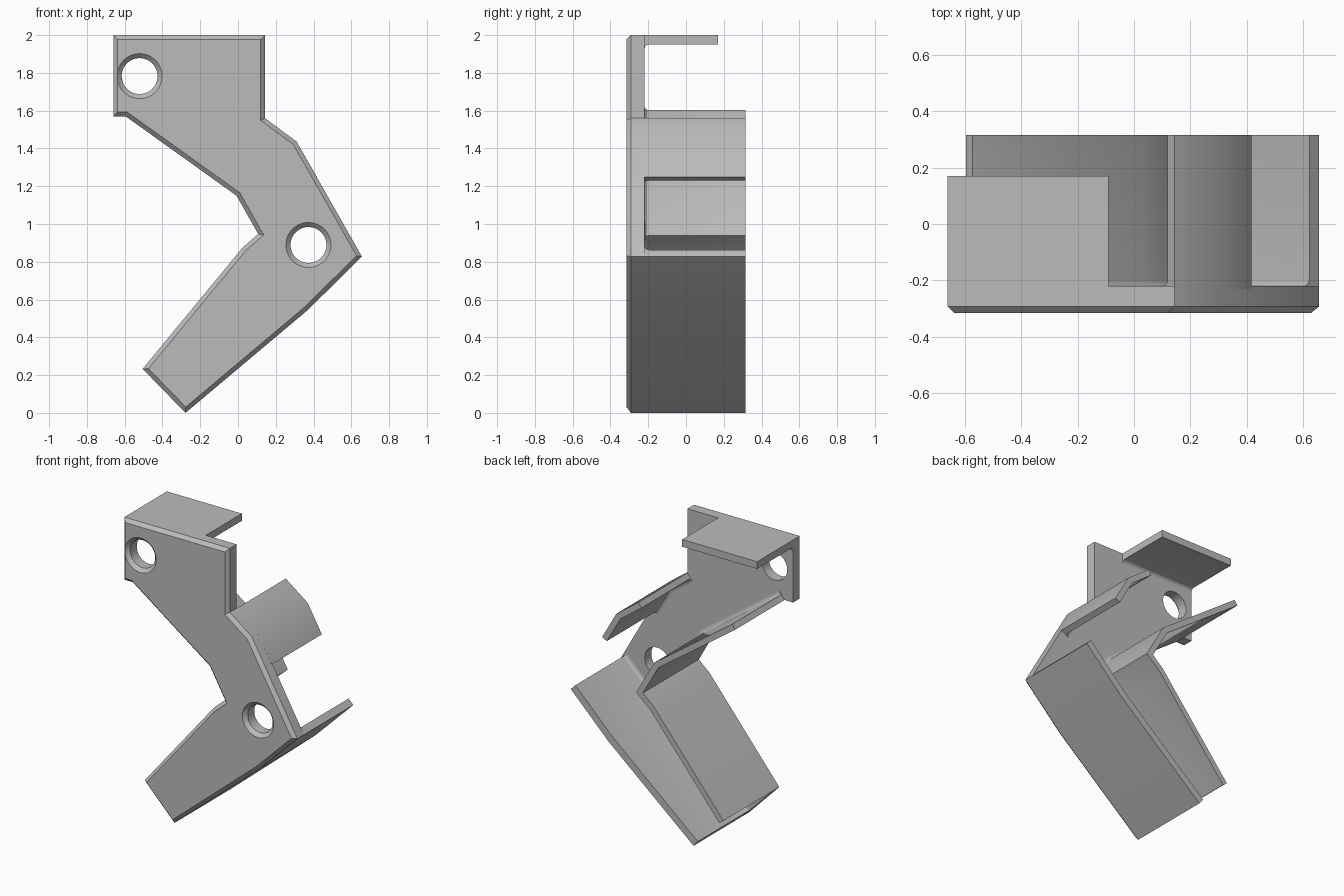
import bpy
import bmesh
from math import pi
from mathutils import Vector, Matrix

cube = bpy.data.objects.get("Cube")
if cube:
    bpy.data.objects.remove(cube, do_unlink=True)

GREY = (0.5, 0.5, 0.5, 1)
grey = bpy.data.materials.new("plain_grey")
grey.use_nodes = True
grey.diffuse_color = GREY
grey.node_tree.nodes["Principled BSDF"].inputs["Base Color"].default_value = GREY

FRONT, PLATE_BACK, BACK = -0.315, -0.22, 0.315
CHAMFER = 0.023


def offset(path, dist, closed=False):
    """Shift an x-z path to its right-hand side with mitred corners."""
    pts = [Vector(p) for p in path]
    n = len(pts)
    result = []
    for i, p in enumerate(pts):
        normals = []
        if closed or i > 0:
            d = (p - pts[i - 1]).normalized()
            normals.append(Vector((d.y, -d.x)))
        if closed or i < n - 1:
            d = (pts[(i + 1) % n] - p).normalized()
            normals.append(Vector((d.y, -d.x)))
        miter = (normals[0] + normals[-1]).normalized()
        result.append(p + miter * dist / miter.dot(normals[0]))
    return result


def add_object(name, bm):
    bmesh.ops.recalc_face_normals(bm, faces=bm.faces)
    mesh = bpy.data.meshes.new(name)
    bm.to_mesh(mesh)
    bm.free()
    obj = bpy.data.objects.new(name, mesh)
    bpy.context.collection.objects.link(obj)
    mesh.materials.append(grey)
    return obj


def select(obj):
    bpy.ops.object.select_all(action="DESELECT")
    obj.select_set(True)
    bpy.context.view_layer.objects.active = obj


def loft(name, rings, cyclic=True):
    """Bridge closed rings of points in order and cap both ends."""
    bm = bmesh.new()
    loops = [[bm.verts.new(p) for p in ring] for ring in rings]
    n = len(loops[0])
    for a, b in zip(loops, loops[1:]):
        for i in range(n):
            j = (i + 1) % n
            bm.faces.new((a[i], a[j], b[j], b[i]))
    bm.faces.new(loops[0])
    bm.faces.new(loops[-1])
    return add_object(name, bm)


def wall(name, path, thick, back=BACK, fillet=0.025):
    """Sweep a flange with a filleted foot along part of the outline."""
    section = [(0, PLATE_BACK - 0.01), (thick + fillet, PLATE_BACK - 0.01),
               (thick + fillet, PLATE_BACK),
               (thick + fillet * 0.5, PLATE_BACK + fillet * 0.13),
               (thick + fillet * 0.13, PLATE_BACK + fillet * 0.5),
               (thick, PLATE_BACK + fillet), (thick, back), (0, back)]
    lines = [(offset(path, d), y) for d, y in section]
    rings = [[(pts[i].x, y, pts[i].y) for pts, y in lines]
             for i in range(len(path))]
    obj = loft(name, rings)
    select(obj)
    bpy.ops.object.shade_smooth_by_angle(angle=pi / 6)


# Bent plate with a chamfered front rim
top_left, top_right = (-0.66, 2.0), (0.143, 2.0)
upper = [(0.143, 1.56), (0.31, 1.437)]
lower = [(0.656, 0.828), (0.37, 0.545), (-0.278, 0.0)]
inner = [(-0.505, 0.233), (0.025, 0.876), (0.107, 0.947),
         (-0.008, 1.15), (-0.595, 1.57)]
outline = [top_left, top_right] + upper + lower + inner + [(-0.66, 1.57)]
rim = offset(outline, CHAMFER, closed=True)
plate = loft("plate", [
    [(x, PLATE_BACK, z) for x, z in outline],
    [(x, FRONT + CHAMFER, z) for x, z in outline],
    [(p.x, FRONT, p.y) for p in rim]])

# Countersunk screw holes
HOLE, SINK = 0.095, 0.119
for x, z in ((-0.521, 1.783), (0.373, 0.889)):
    bm = bmesh.new()
    turn = Matrix.Rotation(pi / 2, 4, "X")
    for r1, r2, y0, y1 in ((HOLE, HOLE, -0.5, 0.0),
                           (HOLE, SINK + 0.02, FRONT + 0.024, FRONT - 0.02)):
        place = Matrix.Translation((x, (y0 + y1) / 2, z)) @ turn
        bmesh.ops.create_cone(bm, cap_ends=True, segments=48, radius1=r1,
                              radius2=r2, depth=abs(y1 - y0), matrix=place)
        cutter = add_object("hole_cutter", bm)
        cutter.hide_render = True
        select(plate)
        mod = plate.modifiers.new("hole", "BOOLEAN")
        mod.operation = "DIFFERENCE"
        mod.solver = "EXACT"
        mod.object = cutter
        bpy.ops.object.modifier_apply(modifier=mod.name)
        bpy.data.objects.remove(cutter, do_unlink=True)
        bm = bmesh.new()
    bm.free()
select(plate)
bpy.ops.object.shade_smooth_by_angle(angle=pi / 6)

# Flanges standing behind the plate
wall("top_shelf", [top_left, (-0.09, 2.0)], 0.05, back=0.17)
wall("upper_flange", upper + [(0.417, 1.25)], 0.04)
wall("lower_flange", lower, 0.05)
wall("inner_flange", inner, 0.04)
